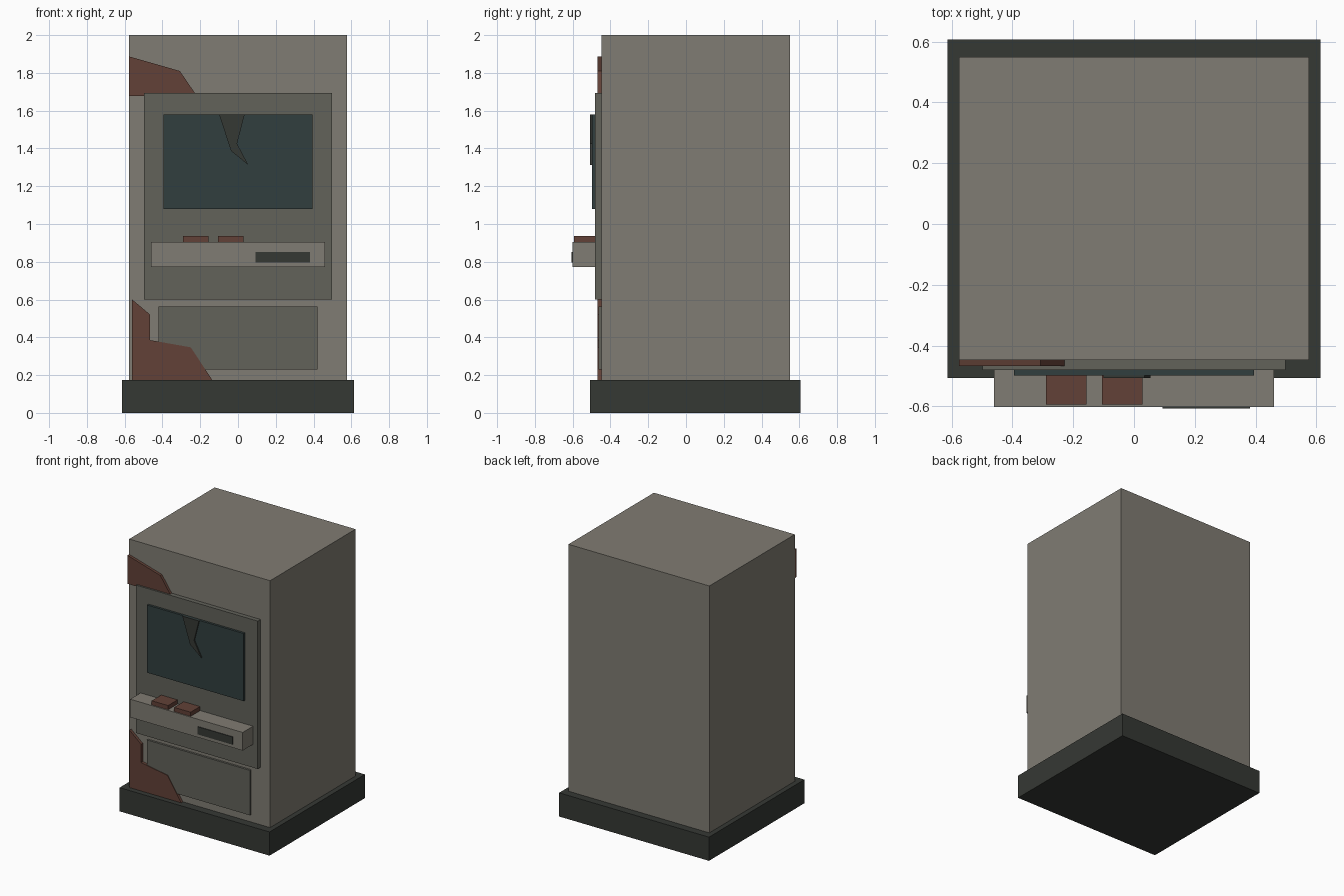
import bpy, bmesh

if "Cube" in bpy.data.objects:
    bpy.data.objects.remove(bpy.data.objects["Cube"])


def material(name, r, g, b):
    # sRGB 0-255 to linear diffuse colour
    lin = [((c / 255 + 0.055) / 1.055) ** 2.4 for c in (r, g, b)]
    m = bpy.data.materials.new(name)
    m.diffuse_color = (*lin, 1)
    m.use_nodes = True
    m.node_tree.nodes["Principled BSDF"].inputs["Base Color"].default_value = m.diffuse_color
    return m


CASING = material("casing", 128, 124, 115)
PANEL = material("panel", 98, 98, 90)
DARK = material("dark", 53, 56, 52)
GLASS = material("glass", 49, 62, 62)
RUST = material("rust", 98, 65, 55)


def plate(name, points, y_front, y_back, mat):
    """Front-facing (x, z) outline extruded between two depths."""
    bm = bmesh.new()
    face = bm.faces.new([bm.verts.new((x, y_front, z)) for x, z in points])
    out = bmesh.ops.extrude_face_region(bm, geom=[face])["geom"]
    verts = [v for v in out if isinstance(v, bmesh.types.BMVert)]
    bmesh.ops.translate(bm, verts=verts, vec=(0, y_back - y_front, 0))
    bmesh.ops.recalc_face_normals(bm, faces=bm.faces)
    me = bpy.data.meshes.new(name)
    bm.to_mesh(me)
    bm.free()
    me.materials.append(mat)
    ob = bpy.data.objects.new(name, me)
    bpy.context.collection.objects.link(ob)
    return ob


def box(name, x0, x1, y0, y1, z0, z1, mat):
    return plate(name, [(x0, z0), (x1, z0), (x1, z1), (x0, z1)], y0, y1, mat)


# Plinth and cabinet
box("plinth", -0.613, 0.613, -0.507, 0.607, 0, 0.175, DARK)
box("cabinet", -0.576, 0.576, -0.448, 0.55, 0.175, 2.0, CASING)

# Front panels and screen
box("control_panel", -0.498, 0.498, -0.481, -0.448, 0.6, 1.693, PANEL)
box("lower_panel", -0.422, 0.422, -0.463, -0.448, 0.23, 0.562, PANEL)
box("screen", -0.395, 0.395, -0.498, -0.481, 1.08, 1.58, GLASS)
plate("screen_crack", [(-0.1, 1.58), (0.035, 1.58), (-0.005, 1.425),
                       (0.055, 1.312), (-0.037, 1.387)], -0.507, -0.498, DARK)

# Shelf with slot and two buttons
box("shelf", -0.46, 0.46, -0.602, -0.481, 0.772, 0.906, CASING)
box("slot", 0.093, 0.381, -0.607, -0.602, 0.796, 0.853, DARK)
for side, x in (("left", -0.223), ("right", -0.039)):
    box("button_" + side, x - 0.067, x + 0.067, -0.594, -0.483, 0.906, 0.937, RUST)

# Rust patches
plate("upper_rust_patch", [(-0.576, 1.887), (-0.308, 1.81), (-0.226, 1.69),
                           (-0.226, 1.677), (-0.576, 1.677)], -0.468, -0.448, RUST)
plate("lower_rust_patch", [(-0.56, 0.6), (-0.465, 0.52), (-0.465, 0.385), (-0.25, 0.347),
                           (-0.137, 0.175), (-0.56, 0.175)], -0.468, -0.448, RUST)
